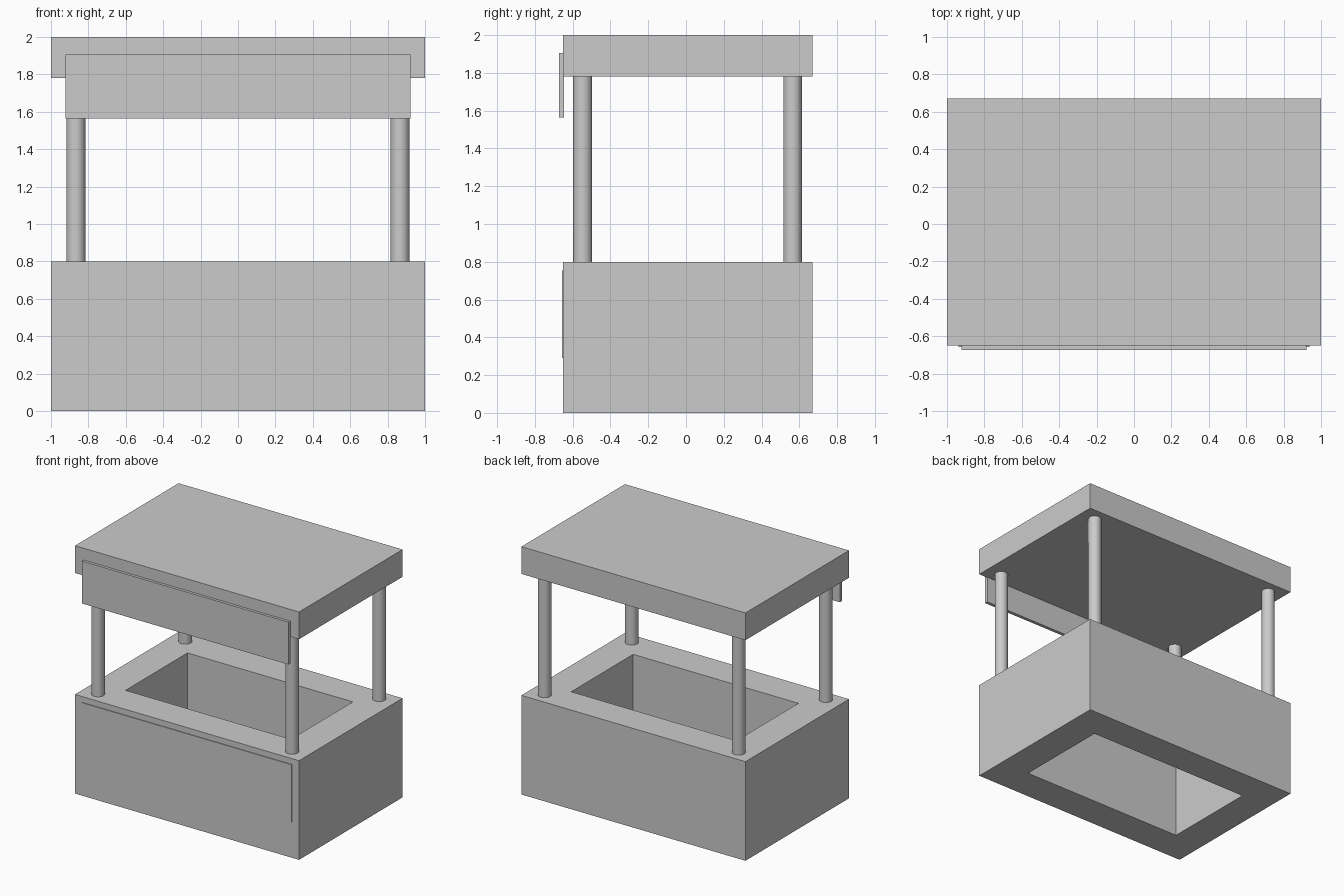
import bpy, bmesh

if "Cube" in bpy.data.objects:
    bpy.data.objects.remove(bpy.data.objects["Cube"])


def finish(name, bm):
    bmesh.ops.recalc_face_normals(bm, faces=bm.faces)
    mesh = bpy.data.meshes.new(name)
    bm.to_mesh(mesh)
    bm.free()
    obj = bpy.data.objects.new(name, mesh)
    bpy.context.collection.objects.link(obj)
    return obj


def box(name, x, y, z):
    bm = bmesh.new()
    bmesh.ops.create_cube(bm, size=1)
    for v in bm.verts:
        v.co = [r[0] + (c + 0.5) * (r[1] - r[0]) for c, r in zip(v.co, (x, y, z))]
    return finish(name, bm)


def frame(name, outer, inner, z0, z1):
    """Rectangular block with a straight opening through it; rects are (x0, x1, y0, y1)."""
    bm = bmesh.new()
    rings = [[bm.verts.new((x, y, z)) for x, y in
              ((r[0], r[2]), (r[1], r[2]), (r[1], r[3]), (r[0], r[3]))]
             for r, z in ((outer, z0), (outer, z1), (inner, z1), (inner, z0))]
    for i in range(4):
        a, b = rings[i], rings[(i + 1) % 4]
        for j in range(4):
            k = (j + 1) % 4
            bm.faces.new((a[j], a[k], b[k], b[j]))
    return finish(name, bm)


# Counter with open middle
frame("counter", (-1, 1, -0.65, 0.67), (-0.738, 0.738, -0.38, 0.41), 0, 0.8)

# Roof slab
box("roof", (-1, 1), (-0.65, 0.67), (1.78, 2))

# Hanging sign board and thin counter front panel
box("sign_board", (-0.922, 0.922), (-0.672, -0.645), (1.563, 1.905))
box("counter_front_panel", (-0.937, 0.937), (-0.656, -0.645), (0.29, 0.753))

# Four round corner posts
for side, x in (("left", -0.866), ("right", 0.866)):
    for end, y in (("front", -0.547), ("back", 0.565)):
        bpy.ops.mesh.primitive_cylinder_add(vertices=32, radius=0.05, depth=0.98,
                                            location=(x, y, 1.29))
        bpy.context.object.name = f"{end}_{side}_post"
        bpy.ops.object.shade_smooth_by_angle()
